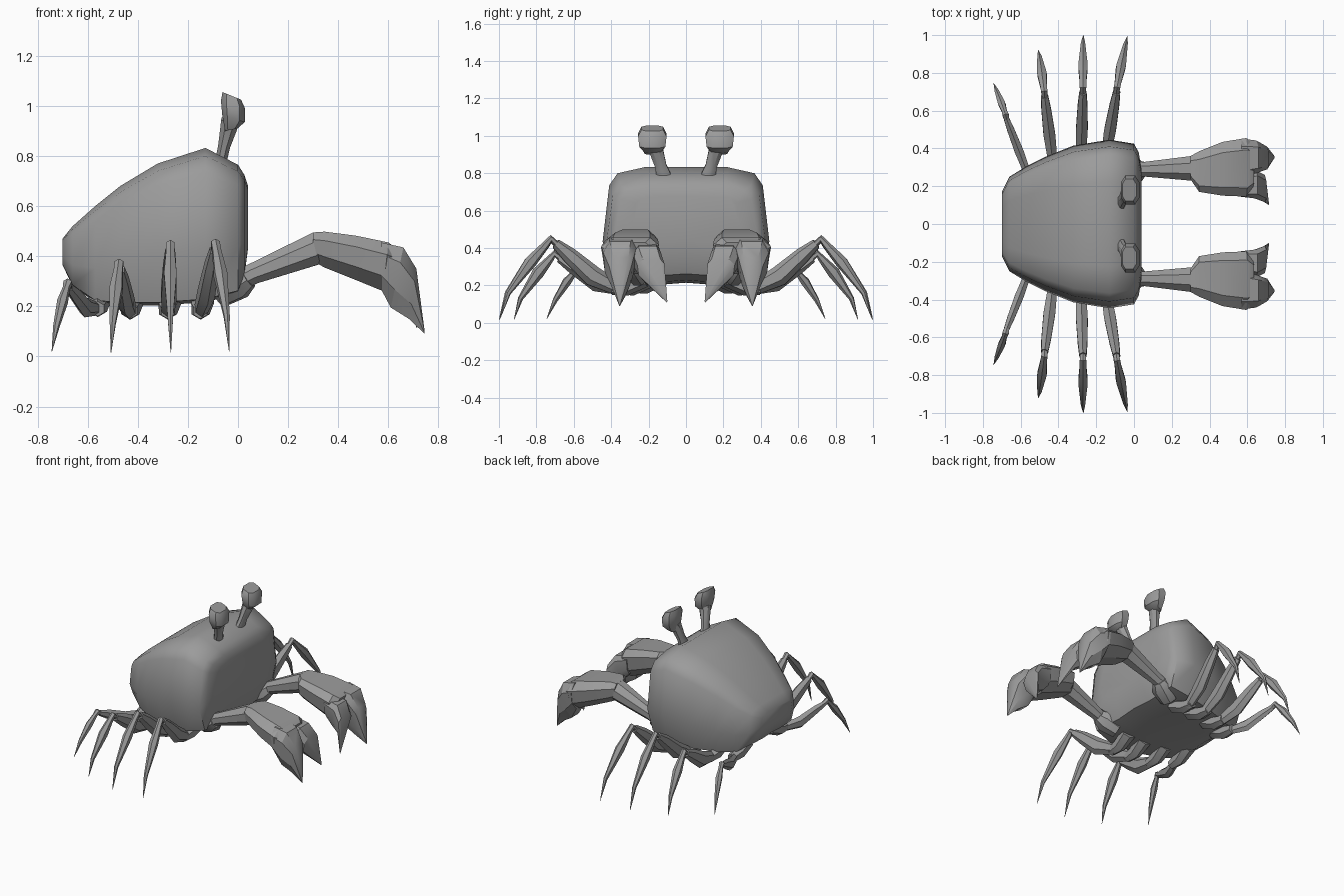
import bpy, bmesh, math
from mathutils import Vector

if "Cube" in bpy.data.objects:
    bpy.data.objects.remove(bpy.data.objects["Cube"])

shell = bpy.data.materials.new("shell_grey")
shell.diffuse_color = (0.33, 0.33, 0.33, 1)
shell.use_nodes = True
shell.node_tree.nodes["Principled BSDF"].inputs["Base Color"].default_value = shell.diffuse_color


def loft(name, rings, mirror=True, angle=40):
    """Skin a row of equal rings, cap both ends, optionally mirror over y."""
    bm = bmesh.new()
    rows = [[bm.verts.new(p) for p in ring] for ring in rings]
    n = len(rows[0])
    for a, b in zip(rows, rows[1:]):
        for i in range(n):
            j = (i + 1) % n
            bm.faces.new((a[i], a[j], b[j], b[i]))
    bm.faces.new(rows[0][::-1])
    bm.faces.new(rows[-1])
    bmesh.ops.recalc_face_normals(bm, faces=bm.faces)
    me = bpy.data.meshes.new(name)
    bm.to_mesh(me)
    bm.free()
    me.materials.append(shell)
    ob = bpy.data.objects.new(name, me)
    bpy.context.collection.objects.link(ob)
    bpy.ops.object.select_all(action='DESELECT')
    ob.select_set(True)
    bpy.context.view_layer.objects.active = ob
    bpy.ops.object.shade_smooth_by_angle(angle=math.radians(angle))
    if mirror:
        m = ob.modifiers.new("mirror", 'MIRROR')
        m.use_axis = (False, True, False)
        m.use_mirror_merge = False
    return ob


def tube(name, path, radii, sides=6, side_axis=None):
    """Loft elliptical rings (side radius, height radius) along a path."""
    pts = [Vector(p) for p in path]
    rings = []
    for i, p in enumerate(pts):
        t = (pts[min(i + 1, len(pts) - 1)] - pts[max(i - 1, 0)]).normalized()
        u = Vector(side_axis) if side_axis else t.cross(Vector((0, 0, 1)))
        u = (u - t * u.dot(t)).normalized()
        v = u.cross(t)
        ru, rv = radii[i]
        rings.append([p + u * ru * math.cos(a) + v * rv * math.sin(a)
                      for a in (math.tau * (k + 0.5) / sides for k in range(sides))])
    return loft(name, rings)


def block(x, y0, y1, z0, z1, shear=0.0):
    """Chamfered box section across x; shear slides its lower edge along x."""
    shape = ((.15, 1), (.8, 1), (1, .75), (.95, .3), (.7, 0), (.25, 0), (.05, .3), (0, .8))
    return [(x + shear * (1 - g), y0 + (y1 - y0) * f, z0 + (z1 - z0) * g)
            for f, g in shape]


# Body shell: one rounded section scaled along x
half = [(.5, 1), (.82, .95), (.92, .85), (1, .38), (.86, .06), (.35, .04)]
section = [(0, 1)] + half + [(0, .06)] + [(-f, g) for f, g in reversed(half)]
stations = [(-.70, .17, .36, .47), (-.66, .25, .27, .52), (-.57, .305, .20, .60),
            (-.47, .355, .185, .68), (-.32, .415, .18, .77), (-.13, .446, .19, .832),
            (0, .425, .23, .765), (.025, .38, .30, .725), (.04, .29, .42, .68)]
loft("body", [[(x, w * f, z0 + (z1 - z0) * g) for f, g in section]
              for x, w, z0, z1 in stations], mirror=False, angle=50)

# Eye stalks and squared eye bulbs
tube("eye_stalk", [(-.07, .115, .77), (-.055, .135, .84), (-.03, .165, .94)],
     [(.045, .025), (.033, .026), (.042, .04)], 8, (0, 1, 0))


def eye_ring(x, z, rx, ry, tilt):
    c = ((1, .55), (.55, 1), (-.55, 1), (-1, .55), (-1, -.55), (-.55, -1), (.55, -1), (1, -.55))
    return [(x + rx * a, .18 + ry * b, z - tilt * a) for a, b in c]


loft("eye_bulb", [eye_ring(-.027, .905, .025, .04, -.005),
                  eye_ring(-.018, .95, .045, .07, .015),
                  eye_ring(-.02, 1.005, .048, .076, .015),
                  eye_ring(-.025, 1.04, .037, .058, .015)])

# Walking legs: hip, knee, ankle, tip
legs = {
    "front": ((-.15, .36, .18), (-.09, .71, .435), (-.045, .95, .16), (-.035, .995, .02)),
    "second": ((-.28, .36, .18), (-.27, .71, .43), (-.27, .955, .16), (-.268, 1.0, .015)),
    "third": ((-.43, .33, .18), (-.475, .69, .355), (-.50, .885, .13), (-.507, .92, .015)),
    "rear": ((-.56, .26, .19), (-.68, .57, .28), (-.725, .70, .12), (-.743, .745, .02)),
}
for label, joints in legs.items():
    hip, knee, ankle, tip = (Vector(p) for p in joints)
    s = .75 if label == "rear" else 1
    sag = Vector((0, 0, -.03))
    # Hip lump under the shell
    tube(label + "_leg_hip", [hip + Vector((.01, -.14, .05)), hip + Vector((0, -.04, .01)),
                              hip + Vector((0, .04, 0))],
         [(.05, .04), (.042, .045), (.03, .03)])
    # Upper segment
    tube(label + "_leg_upper", [hip, hip.lerp(knee, .4) + sag, hip.lerp(knee, .75) + sag * .3,
                                knee.lerp(hip, .04)],
         [(.028 * s, .035 * s), (.036 * s, .055 * s), (.03 * s, .042 * s), (.022 * s, .026 * s)])
    # Knee joint, lower segment and claw spike
    out = Vector((0, .012, .015)) * s
    tube(label + "_leg_lower", [knee.lerp(hip, .05), knee + out, knee.lerp(ankle, .12) + out,
                                knee.lerp(ankle, .45) + out, ankle, tip],
         [(.016, .016), (.02, .02), (.02 * s, .02 * s), (.029 * s, .033 * s),
          (.013, .014), (.001, .001)])

# Claw arms
tube("arm_shoulder", [(-.08, .25, .25), (0, .28, .295), (.04, .295, .32)],
     [(.06, .06), (.075, .07), (.045, .05)], 8)
tube("arm", [(.01, .29, .305), (.06, .29, .33), (.325, .295, .435)],
     [(.045, .045), (.042, .045), (.072, .07)], 8)

# Pincers: palm, broad outer finger and hooked inner finger
loft("claw_palm", [block(.30, .235, .36, .38, .495), block(.345, .17, .385, .355, .498),
                   block(.47, .15, .435, .305, .482), block(.60, .145, .455, .26, .455, -.02),
                   block(.635, .18, .43, .28, .43, -.03)], angle=30)
loft("claw_outer_finger", [block(.57, .25, .452, .27, .455), block(.66, .27, .442, .195, .435, -.05),
                           block(.712, .29, .41, .15, .35, -.03),
                           block(.745, .352, .358, .09, .1)], angle=30)
loft("claw_inner_finger", [block(.56, .145, .26, .30, .43), block(.655, .135, .285, .25, .41, -.05),
                           block(.70, .115, .26, .215, .34, -.03),
                           block(.715, .10, .106, .11, .12)], angle=30)
